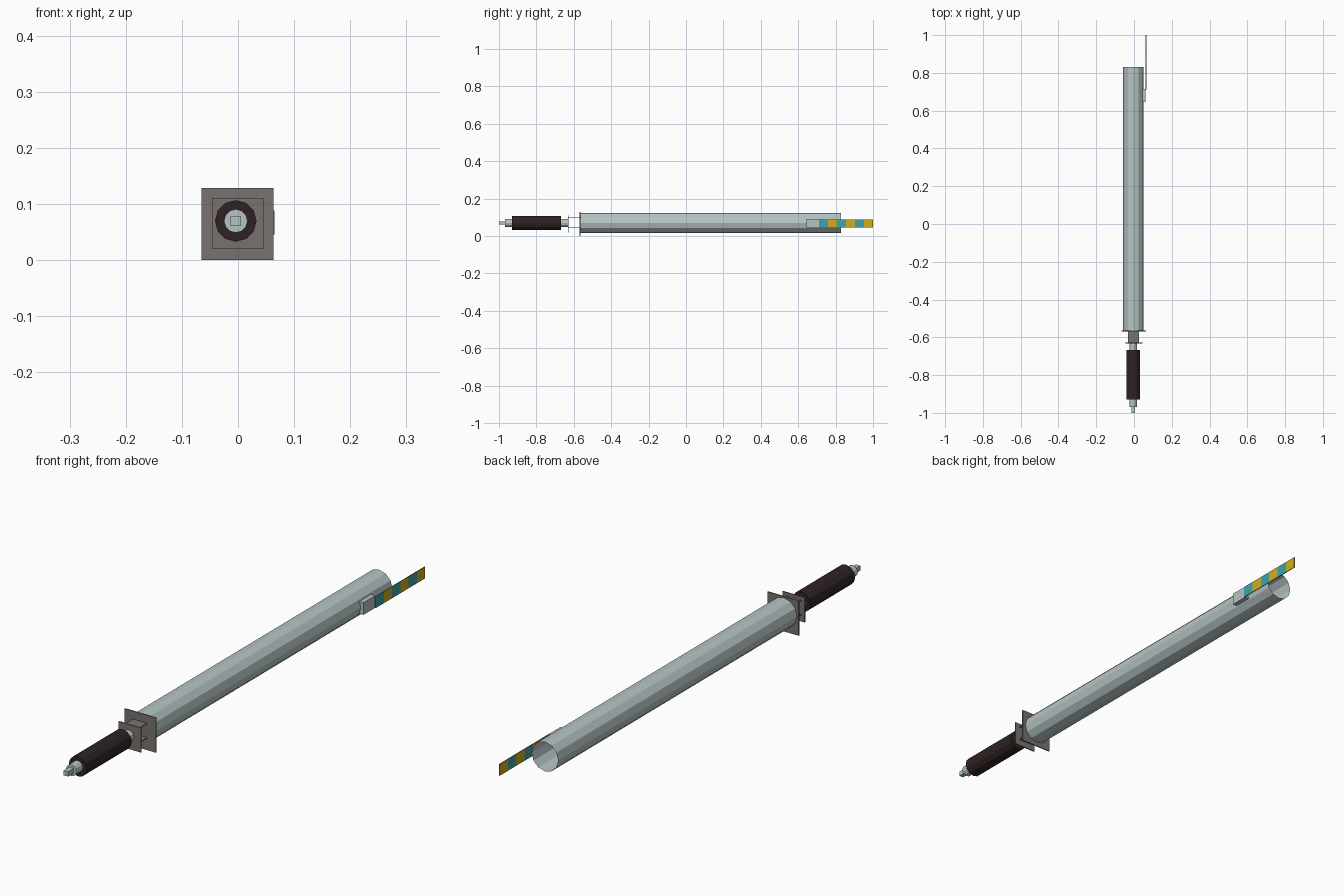
import bpy, bmesh, math
from mathutils import Matrix, Vector

if "Cube" in bpy.data.objects:
    bpy.data.objects.remove(bpy.data.objects["Cube"])


def material(name, rgb):
    m = bpy.data.materials.new(name)
    m.diffuse_color = (*rgb, 1)
    m.use_nodes = True
    m.node_tree.nodes["Principled BSDF"].inputs["Base Color"].default_value = m.diffuse_color
    return m


STEEL = material("pale steel", (0.47, 0.55, 0.55))
IRON = material("dark iron", (0.19, 0.17, 0.16))
LEATHER = material("dark leather", (0.028, 0.016, 0.017))
YELLOW = material("yellow", (0.62, 0.42, 0.013))
TEAL = material("teal", (0.05, 0.37, 0.40))

CX, CZ = -0.004, 0.07   # axis of the handle and tube


def finish(name, bm, *mats):
    me = bpy.data.meshes.new(name)
    bm.to_mesh(me)
    bm.free()
    for m in mats:
        me.materials.append(m)
    ob = bpy.data.objects.new(name, me)
    bpy.context.collection.objects.link(ob)
    return ob


def box(name, lo, hi, mat):
    lo, hi = Vector(lo), Vector(hi)
    bm = bmesh.new()
    bmesh.ops.create_cube(bm, size=1, matrix=Matrix.Translation((lo + hi) / 2)
                          @ Matrix.Diagonal((*(hi - lo), 1)))
    return finish(name, bm, mat)


def cylinder(name, y0, y1, r, mat, sides=12, caps=True):
    bm = bmesh.new()
    bmesh.ops.create_cone(
        bm, cap_ends=caps, segments=sides, radius1=r, radius2=r, depth=y1 - y0,
        matrix=Matrix.Translation((CX, (y0 + y1) / 2, CZ))
        @ Matrix.Rotation(-math.pi / 2, 4, 'X'))
    return finish(name, bm, mat)


# handle: end peg, pommel, grip and neck
box("end_peg", (CX - 0.009, -1.0, CZ - 0.009), (CX + 0.009, -0.968, CZ + 0.009), STEEL)
cylinder("pommel", -0.968, -0.93, 0.021, STEEL)
cylinder("grip", -0.93, -0.668, 0.037, LEATHER)
cylinder("neck", -0.668, -0.63, 0.021, STEEL)

# guard: two upright plates joined by two flat bridges
box("small_guard_plate", (-0.046, -0.632, 0.02), (0.045, -0.628, 0.111), IRON)
box("large_guard_plate", (-0.065, -0.569, 0.0), (0.063, -0.565, 0.129), IRON)
for side, z in (("lower", 0.045), ("upper", 0.098)):
    box(side + "_guard_bridge", (-0.032, -0.629, z - 0.0015), (0.026, -0.567, z + 0.0015), IRON)

# long open tube
cylinder("open_tube", -0.566, 0.83, 0.0545, STEEL, caps=False)

# striped strip and its mount on the right side
box("strip_mount", (0.044, 0.645, 0.046), (0.062, 0.714, 0.091), STEEL)
bm = bmesh.new()
bmesh.ops.create_cube(bm, size=1, matrix=Matrix.Translation((0.0635, 0.856, 0.0675))
                      @ Matrix.Diagonal((0.003, 0.288, 0.043, 1)))
for i in range(1, 6):
    bmesh.ops.bisect_plane(bm, geom=bm.verts[:] + bm.edges[:] + bm.faces[:],
                           plane_co=(0, 0.712 + 0.048 * i, 0), plane_no=(0, 1, 0))
for f in bm.faces:
    stripe = int((f.calc_center_median().y - 0.712) / 0.048 + 1e-4)
    f.material_index = min(stripe, 5) % 2
finish("striped_strip", bm, TEAL, YELLOW)
